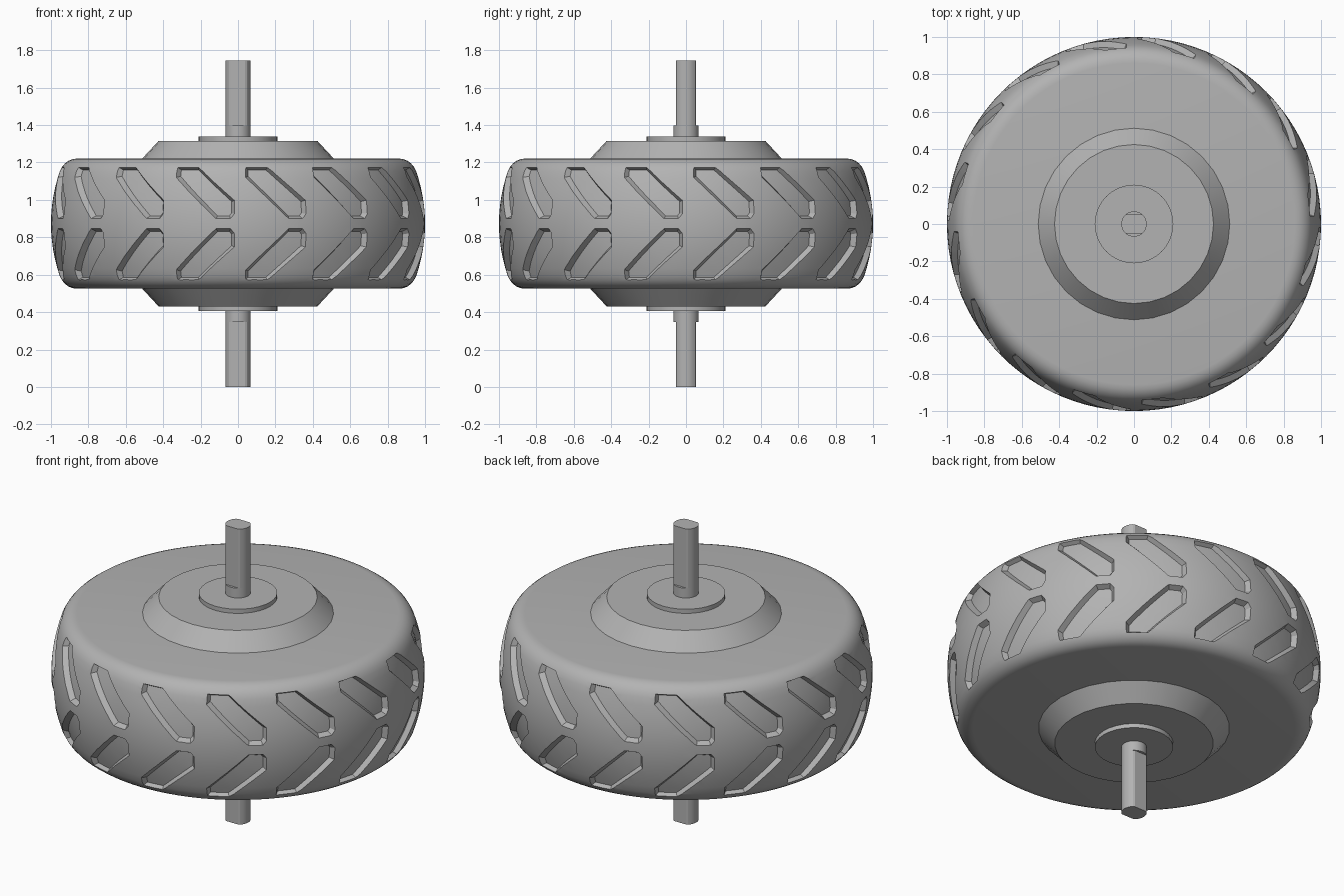
import bpy, bmesh
from math import sin, cos, pi, radians, sqrt

cube = bpy.data.objects.get("Cube")
if cube:
    bpy.data.objects.remove(cube, do_unlink=True)

MID = 0.873      # height of the wheel's middle plane
HALF = 0.348     # half width of the tyre
grey = bpy.data.materials.new("plain grey")
grey.use_nodes = True
grey.diffuse_color = (0.45, 0.45, 0.45, 1)
grey.node_tree.nodes["Principled BSDF"].inputs["Base Color"].default_value = (0.45, 0.45, 0.45, 1)


def make(name, bm):
    bmesh.ops.recalc_face_normals(bm, faces=bm.faces[:])
    mesh = bpy.data.meshes.new(name)
    bm.to_mesh(mesh)
    bm.free()
    mesh.materials.append(grey)
    obj = bpy.data.objects.new(name, mesh)
    bpy.context.collection.objects.link(obj)
    return obj


def select(obj):
    bpy.ops.object.select_all(action='DESELECT')
    obj.select_set(True)
    bpy.context.view_layer.objects.active = obj


def smooth(obj):
    select(obj)
    bpy.ops.object.shade_smooth_by_angle(angle=radians(25))


def lathe(name, profile, steps):
    """Closed solid of revolution from (radius, height) points, top to bottom."""
    bm = bmesh.new()
    rings = [[bm.verts.new((r * cos(2 * pi * i / steps), r * sin(2 * pi * i / steps), MID + z))
              for i in range(steps)] for r, z in profile]
    for a, b in zip(rings, rings[1:]):
        for i in range(steps):
            j = (i + 1) % steps
            bm.faces.new((a[i], a[j], b[j], b[i]))
    bm.faces.new(rings[0])
    bm.faces.new(rings[-1])
    return make(name, bm)


def mirrored(half):
    return half + [(r, -z) for r, z in reversed(half) if z > 0]


def crown(z):
    """Tyre radius across the tread."""
    return 1.0 - 0.6 * z * z


# Tyre: flat side, rounded shoulder, gently crowned tread
shoulder = [(0.86, HALF), (0.884, 0.345), (0.906, 0.336), (0.925, 0.322), (0.94, 0.304)]
tread = [(crown(z), z) for z in (0.28, 0.24, 0.19, 0.14, 0.09, 0.045, 0)]
tyre = lathe("tyre", mirrored(shoulder + tread), 96)

# Tread pocket outline as (arc, height), inset towards the floor to slope the walls
POCKET = [(-0.35, 0.302), (-0.225, 0.302), (-0.02, 0.125), (-0.02, 0.052),
          (-0.04, 0.027), (-0.118, 0.027), (-0.35, 0.247)]


def inset(points, d):
    """Move each edge of a clockwise outline by d and intersect neighbours."""
    out = []
    for i, p in enumerate(points):
        a, b = points[i - 1], points[(i + 1) % len(points)]
        u = (p[0] - a[0], p[1] - a[1])
        v = (b[0] - p[0], b[1] - p[1])
        lu, lv = sqrt(u[0]**2 + u[1]**2), sqrt(v[0]**2 + v[1]**2)
        n = (u[1] / lu, -u[0] / lu)
        m = (v[1] / lv, -v[0] / lv)
        k = d / (1 + n[0] * m[0] + n[1] * m[1])
        out.append((p[0] + k * (n[0] + m[0]), p[1] + k * (n[1] + m[1])))
    return out


def pocket_cutter(bm, turn, side):
    """Flat sloped prism, sliced and wrapped round the tread."""
    part = bmesh.new()
    layers = [[part.verts.new((s, z, depth)) for s, z in inset(POCKET, d)]
              for d, depth in ((-0.01, -0.02), (0.015, 0.03))]
    part.faces.new(layers[0])
    part.faces.new(layers[1])
    n = len(POCKET)
    for i in range(n):
        j = (i + 1) % n
        part.faces.new((layers[0][i], layers[0][j], layers[1][j], layers[1][i]))
    for axis, cuts in ((0, [-0.3, -0.24, -0.18, -0.12, -0.07]), (1, [0.08, 0.14, 0.2, 0.25])):
        for c in cuts:
            co, no = [0, 0, 0], [0, 0, 0]
            co[axis], no[axis] = c, 1
            bmesh.ops.bisect_plane(part, geom=part.verts[:] + part.edges[:] + part.faces[:],
                                   plane_co=co, plane_no=no)
    bmesh.ops.triangulate(part, faces=part.faces[:])
    copy = {}
    for v in part.verts:
        s, z, depth = v.co
        r, a = crown(z) - depth, s + turn - pi / 2
        copy[v] = bm.verts.new((r * cos(a), r * sin(a), MID + side * z))
    for f in part.faces:
        bm.faces.new([copy[v] for v in f.verts])
    part.free()


# Cut two mirrored rows of pockets
bm = bmesh.new()
for i in range(16):
    for side in (1, -1):
        pocket_cutter(bm, 2 * pi * i / 16, side)
cutter = make("tread_cutter", bm)
cutter.hide_render = True
mod = tyre.modifiers.new("tread", 'BOOLEAN')
mod.operation = 'DIFFERENCE'
mod.solver = 'EXACT'
mod.object = cutter
select(tyre)
bpy.ops.object.modifier_apply(modifier=mod.name)
bpy.data.objects.remove(cutter, do_unlink=True)
smooth(tyre)

# Hub with bevelled rims, and the washers on each side
smooth(lathe("hub", mirrored([(0.425, 0.442), (0.513, HALF - 0.001)]), 32))
smooth(lathe("washers", mirrored([(0.21, 0.467), (0.21, 0.43)]), 32))


# Axle: round in the middle, two flats on each end
def axle_section(flat):
    pts = []
    for i in range(32):
        a = 2 * pi * i / 32
        x, y = 0.068 * cos(a), 0.068 * sin(a)
        pts.append((x, max(-flat, min(flat, y))))
    return pts


def prism(name, section, low, high):
    bm = bmesh.new()
    face = bm.faces.new([bm.verts.new((x, y, low)) for x, y in section])
    top = bmesh.ops.extrude_face_region(bm, geom=[face])["geom"]
    bmesh.ops.translate(bm, verts=[v for v in top if isinstance(v, bmesh.types.BMVert)],
                        vec=(0, 0, high - low))
    smooth(make(name, bm))


prism("axle_core", axle_section(1), MID - 0.525, MID + 0.525)
prism("axle_top_end", axle_section(0.053), MID + 0.52, 2 * MID)
prism("axle_bottom_end", axle_section(0.053), 0, MID - 0.52)
